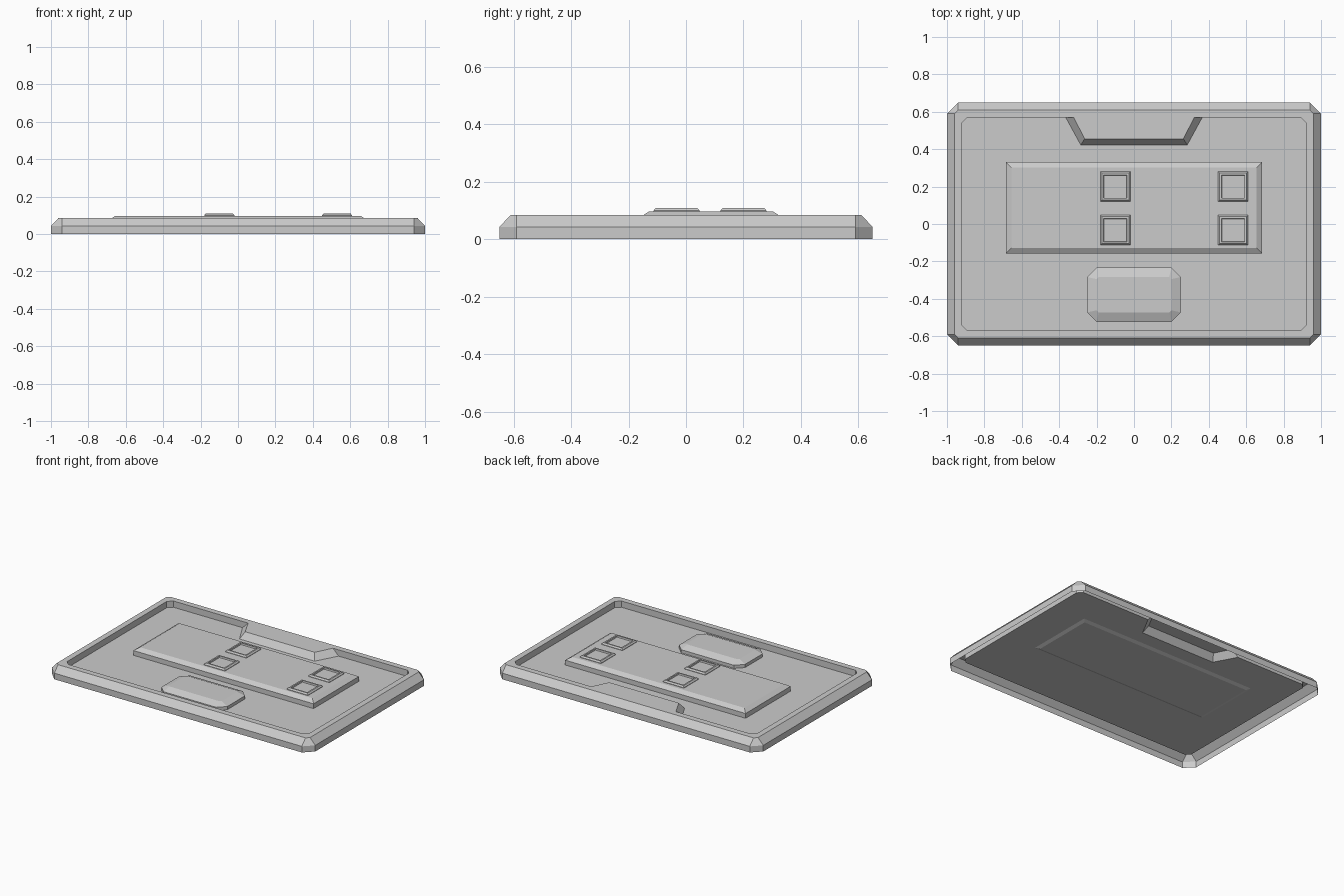
import bpy

if "Cube" in bpy.data.objects:
    bpy.data.objects.remove(bpy.data.objects["Cube"])

FLOOR, RIM_TOP = 0.042, 0.085


def make(name, verts, faces):
    me = bpy.data.meshes.new(name)
    me.from_pydata(verts, [], faces)
    me.update()
    ob = bpy.data.objects.new(name, me)
    bpy.context.collection.objects.link(ob)
    return ob


def outline(hx, hy, c, z, cx=0, cy=0):
    """Rectangle with clipped corners (plain rectangle when c is 0), counter-clockwise."""
    if c == 0:
        pts = [(hx, hy), (-hx, hy), (-hx, -hy), (hx, -hy)]
    else:
        pts = [(hx, hy - c), (hx - c, hy), (c - hx, hy), (-hx, hy - c),
               (-hx, c - hy), (c - hx, -hy), (hx - c, -hy), (hx, c - hy)]
    return [(x + cx, y + cy, z) for x, y in pts]


def loft(name, loops, bottom=False, top=True):
    """Skin a stack of matching outlines."""
    n = len(loops[0])
    verts = [p for lp in loops for p in lp]
    faces = [(k * n + i, k * n + (i + 1) % n, (k + 1) * n + (i + 1) % n, (k + 1) * n + i)
             for k in range(len(loops) - 1) for i in range(n)]
    if top:
        faces.append(tuple(range((len(loops) - 1) * n, len(loops) * n)))
    if bottom:
        faces.append(tuple(reversed(range(n))))
    return make(name, verts, faces)


# Outer rim: open shell with wall, bevel and flat top
loft("rim", [outline(1, 0.65, 0.06, 0), outline(1, 0.65, 0.06, 0.042),
             outline(0.96, 0.61, 0.02, RIM_TOP), outline(0.92, 0.57, 0.03, RIM_TOP)], top=False)


# Recessed tray: floor and inner wall, following the tab on the back edge
def tray_loop(z, edge_x, tip_x, tip_y):
    pts = outline(0.92, 0.57, 0.03, z)
    tab = [(edge_x, 0.57, z), (tip_x, tip_y, z), (-tip_x, tip_y, z), (-edge_x, 0.57, z)]
    return pts[:2] + tab + pts[2:]


high = tray_loop(RIM_TOP, 0.322, 0.264, 0.455)
low = tray_loop(FLOOR, 0.365, 0.285, 0.423)
loft("tray", [high, low])

# Flat top of the tab
make("tab_top", high[2:6], [(3, 2, 1, 0)])

# Raised panel: bevelled slab set slightly into the floor
PX, PY, PC = 0.685, 0.245, 0.087
loft("panel", [outline(PX - 0.03, PY - 0.03, 0, 0.033, 0, PC), outline(PX, PY, 0, 0.045, 0, PC),
               outline(PX, PY, 0, 0.078, 0, PC), outline(PX - 0.03, PY - 0.03, 0, 0.097, 0, PC)],
     bottom=True)

# Four square sockets on the panel
for i, x in enumerate((-0.1, 0.53)):
    for j, y in enumerate((-0.033, 0.2)):
        steps = [(0.08, 0.096), (0.08, 0.1), (0.072, 0.109), (0.062, 0.109), (0.06, 0.099)]
        loft(f"socket_{i}{j}", [outline(h, h, 0, z, x, y) for h, z in steps])

# Bevelled button at the front
loft("button", [outline(0.25, 0.145, 0.05, FLOOR, 0, -0.378),
                outline(0.25, 0.145, 0.05, 0.064, 0, -0.378),
                outline(0.2, 0.095, 0.012, 0.084, 0, -0.378)])
